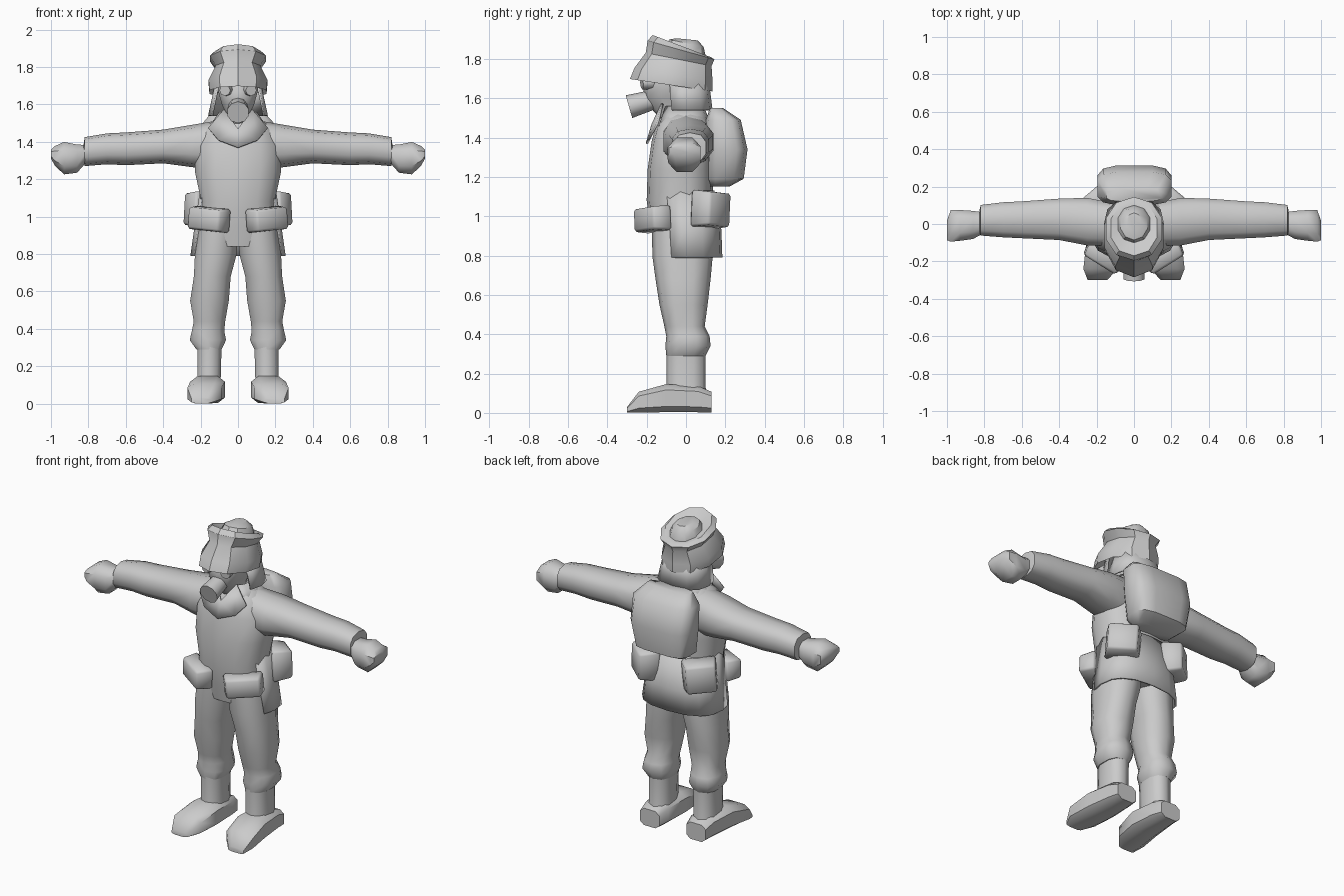
import bpy, bmesh, math
from mathutils import Matrix, Vector

if "Cube" in bpy.data.objects:
    bpy.data.objects.remove(bpy.data.objects["Cube"])

GREY = (0.6, 0.6, 0.6, 1)
mat = bpy.data.materials.new("plain grey")
mat.use_nodes = True
mat.diffuse_color = GREY
mat.node_tree.nodes["Principled BSDF"].inputs["Base Color"].default_value = GREY


def finish(name, bm, mirror=False, thick=0, angle=50):
    bmesh.ops.recalc_face_normals(bm, faces=bm.faces)
    me = bpy.data.meshes.new(name)
    bm.to_mesh(me)
    bm.free()
    me.materials.append(mat)
    ob = bpy.data.objects.new(name, me)
    bpy.context.collection.objects.link(ob)
    if thick:
        ob.modifiers.new("thickness", "SOLIDIFY").thickness = thick
    if mirror:
        ob.modifiers.new("mirror", "MIRROR")
    bpy.ops.object.select_all(action="DESELECT")
    ob.select_set(True)
    bpy.context.view_layer.objects.active = ob
    bpy.ops.object.shade_smooth_by_angle(angle=math.radians(angle))
    return ob


def loft(name, axis, rings, n=10, square=0.8, arc=None, **kw):
    """Skin rings (position, min, max, min, max, tilt); arc gives an open shell."""
    bm = bmesh.new()
    loops = []
    for pos, a0, a1, b0, b1, *tilt in rings:
        loop = []
        for i in range(n):
            if arc:
                t = math.radians(arc[0] + (arc[1] - arc[0]) * i / (n - 1))
            else:
                t = 2 * math.pi * (i + 0.5) / n
            c, s = math.cos(t), math.sin(t)
            a = (a0 + a1) / 2 + (a1 - a0) / 2 * math.copysign(abs(c) ** square, c)
            b = (b0 + b1) / 2 + (b1 - b0) / 2 * math.copysign(abs(s) ** square, s)
            p = pos + (tilt[0] * b if tilt else 0)
            loop.append(bm.verts.new({"z": (a, b, p), "x": (p, a, b), "y": (a, p, b)}[axis]))
        loops.append(loop)
    for lo, hi in zip(loops, loops[1:]):
        for i in range(n - 1 if arc else n):
            j = (i + 1) % n
            bm.faces.new((lo[i], lo[j], hi[j], hi[i]))
    if not arc:
        bm.faces.new(loops[0])
        bm.faces.new(loops[-1])
    return finish(name, bm, **kw)


def pouch(name, centre, size, turn, lean):
    bm = bmesh.new()
    m = (Matrix.Translation(centre) @ Matrix.Rotation(math.radians(turn), 4, "Z")
         @ Matrix.Rotation(math.radians(lean), 4, "Y") @ Matrix.Diagonal((*size, 1)))
    bmesh.ops.create_cube(bm, size=1)
    # outer side a little smaller than the side on the belt
    for v in bm.verts:
        if v.co.y < 0:
            v.co.x *= 0.85
            v.co.z *= 0.88
    bmesh.ops.transform(bm, matrix=m, verts=bm.verts)
    bmesh.ops.bevel(bm, geom=bm.edges[:], offset=0.012, segments=1, affect="EDGES")
    return finish(name, bm, mirror=True, angle=60)


def cylinder(name, start, end, r0, r1, n=10, **kw):
    bm = bmesh.new()
    d = Vector(end) - Vector(start)
    m = Matrix.Translation((Vector(start) + Vector(end)) / 2) @ d.to_track_quat("Z", "Y").to_matrix().to_4x4()
    bmesh.ops.create_cone(bm, cap_ends=True, segments=n, radius1=r0, radius2=r1, depth=d.length, matrix=m)
    return finish(name, bm, **kw)


# Jacket, with an open skirt around the back and sides
loft("jacket", "z", [
    (0.84, -.20, .20, -.16, .12), (0.95, -.215, .215, -.18, .13),
    (1.08, -.20, .20, -.20, .135), (1.24, -.235, .235, -.195, .14),
    (1.38, -.235, .235, -.175, .14), (1.47, -.19, .19, -.15, .125),
    (1.53, -.11, .11, -.11, .09)], n=14)
loft("jacket_skirt", "z", [
    (0.79, -.255, .255, -.16, .185), (0.93, -.235, .235, -.17, .18),
    (1.13, -.205, .205, -.18, .145)], n=11, arc=(-25, 205), thick=0.012)

# Arms and hands
loft("arms", "x", [
    (0.13, -.12, .12, 1.25, 1.51), (0.25, -.12, .145, 1.265, 1.49),
    (0.40, -.09, .14, 1.285, 1.465), (0.60, -.08, .125, 1.275, 1.45),
    (0.70, -.075, .12, 1.28, 1.445), (0.82, -.065, .105, 1.27, 1.425),
    (0.825, -.05, .08, 1.30, 1.39)], n=10, mirror=True)
loft("hands", "x", [
    (0.80, -.05, .065, 1.30, 1.385), (0.86, -.085, .075, 1.23, 1.39),
    (0.93, -.095, .08, 1.22, 1.405), (0.98, -.10, .08, 1.27, 1.38),
    (1.0, -.09, .02, 1.31, 1.36)], n=8, mirror=True)

# Legs and boots
loft("trouser_legs", "z", [
    (0.29, .085, .225, -.10, .10), (0.34, .06, .262, -.105, .125),
    (0.39, .07, .25, -.10, .12), (0.44, .065, .24, -.11, .095),
    (0.55, .045, .26, -.135, .11), (0.68, .035, .24, -.155, .125),
    (0.79, .005, .235, -.17, .135), (0.95, -.01, .21, -.175, .135)],
    n=10, mirror=True)
loft("boot_shafts", "z", [
    (0.05, .075, .235, -.11, .115), (0.13, .09, .22, -.10, .10),
    (0.31, .085, .22, -.10, .10)], n=10, mirror=True)
loft("boot_feet", "y", [
    (-.30, .14, .25, 0, .03), (-.24, .085, .275, 0, .11),
    (-.10, .065, .26, 0, .15), (.06, .075, .24, 0, .14),
    (.13, .09, .23, 0, .11)], n=8, square=0.6, mirror=True)

# Belt pouches
pouch("front_pouches", (.16, -.175, .985), (.23, .10, .13), 32, -5)
pouch("back_pouches", (.19, .13, 1.035), (.20, .12, .19), 140, 4)

# Backpack
loft("backpack", "z", [
    (1.15, -.13, .13, .12, .22), (1.19, -.18, .18, .10, .295),
    (1.34, -.20, .205, .10, .315), (1.49, -.20, .205, .10, .28),
    (1.55, -.15, .15, .12, .19)], n=12, square=0.55)

# Collar and folded lapels
loft("collar", "z", [
    (1.46, -.17, .17, -.16, .13), (1.56, -.10, .10, -.12, .09)],
    n=11, arc=(-55, 235), thick=0.012)
bm = bmesh.new()
bm.faces.new([bm.verts.new(p) for p in (
    (.075, -.125, 1.575), (.16, -.15, 1.475), (.105, -.185, 1.41),
    (0, -.205, 1.37), (0, -.175, 1.47))])
bmesh.ops.triangulate(bm, faces=bm.faces)
finish("lapels", bm, mirror=True, thick=0.012)

# Head with face mask, eyepieces and filter
loft("masked_head", "z", [
    (1.46, -.065, .065, -.10, .05), (1.54, -.06, .06, -.17, .06),
    (1.60, -.09, .09, -.215, .08), (1.67, -.11, .11, -.215, .09),
    (1.76, -.11, .11, -.18, .10)], n=10)
cylinder("eyepieces", (.055, -.17, 1.68), (.07, -.225, 1.675), .036, .03, 8, mirror=True)
cylinder("filter", (0, -.17, 1.592), (0, -.29, 1.557), .05, .06, 10, angle=40)

# Cloth hanging from the helmet over neck and ears
loft("neck_cloth", "z", [
    (1.54, -.16, .16, -.13, .135), (1.70, -.125, .125, -.14, .115)],
    n=9, arc=(-30, 210), thick=0.01, angle=30)

# Helmet with flared brim and tilted crown
loft("helmet", "z", [
    (1.73, -.12, .12, -.18, .10, -.15), (1.655, -.16, .16, -.285, .135, -.15),
    (1.71, -.165, .165, -.262, .135, -.17), (1.79, -.125, .125, -.205, .13, -.2),
    (1.838, -.158, .158, -.195, .145, -.28), (1.857, -.13, .13, -.17, .125, -.38),
    (1.845, -.09, .09, -.10, .10, -.3), (1.88, -.075, .075, -.085, .09, -.22),
    (1.9, -.04, .04, -.05, .06, -.1)], n=10, square=0.95, angle=35)
